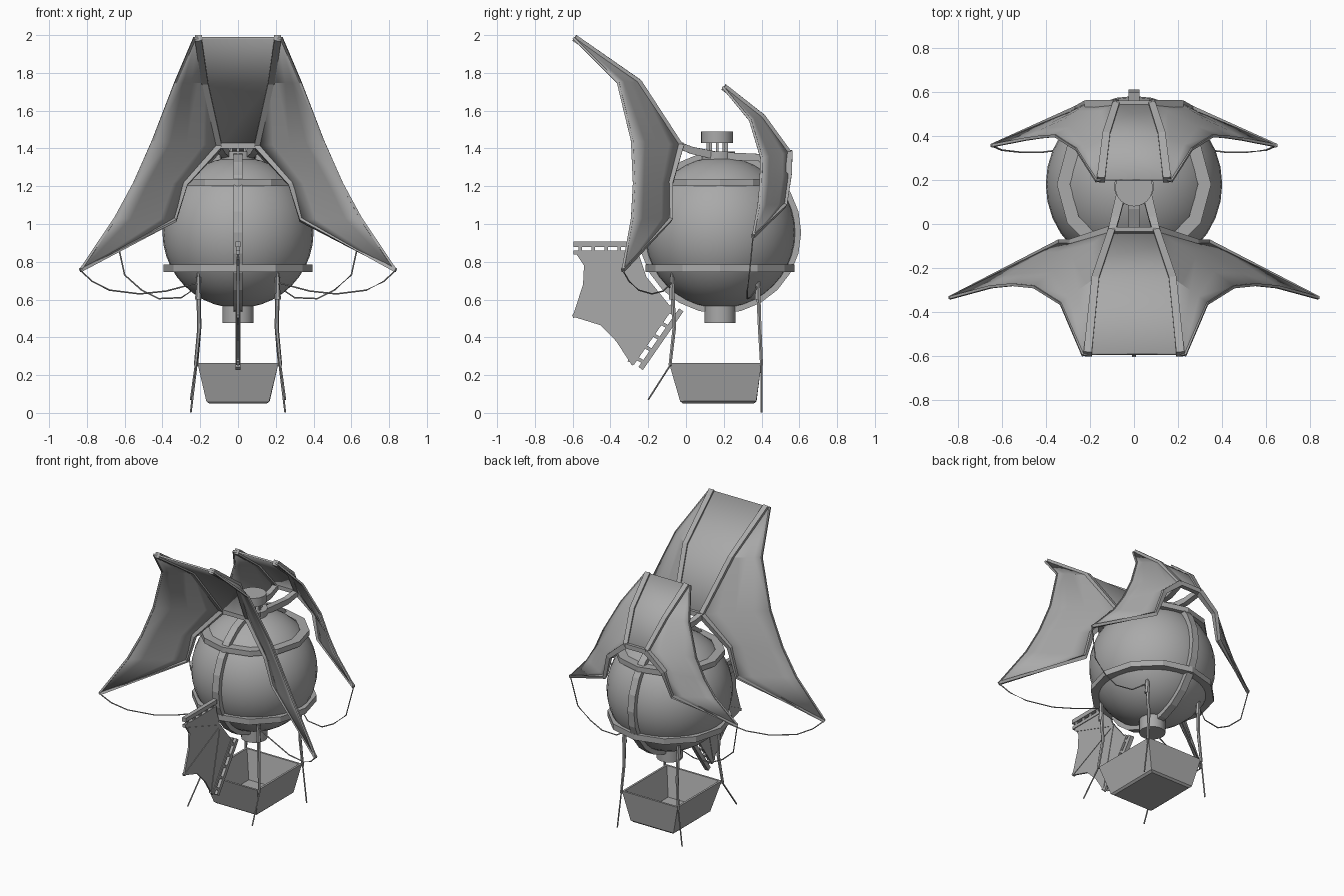
import bpy, bmesh, math
from mathutils import Vector, Matrix

if "Cube" in bpy.data.objects:
    bpy.data.objects.remove(bpy.data.objects["Cube"], do_unlink=True)

grey = bpy.data.materials.new("plain grey")
grey.use_nodes = True
grey.diffuse_color = (0.4, 0.4, 0.4, 1)
grey.node_tree.nodes["Principled BSDF"].inputs["Base Color"].default_value = (0.4, 0.4, 0.4, 1)

CENTRE = Vector((0, 0.18, 0.955))


def finish(name, bm, smooth=None):
    bmesh.ops.remove_doubles(bm, verts=bm.verts, dist=0.0005)
    bmesh.ops.recalc_face_normals(bm, faces=bm.faces)
    mesh = bpy.data.meshes.new(name)
    bm.to_mesh(mesh)
    bm.free()
    mesh.materials.append(grey)
    obj = bpy.data.objects.new(name, mesh)
    bpy.context.collection.objects.link(obj)
    if smooth:
        bpy.ops.object.select_all(action="DESELECT")
        obj.select_set(True)
        bpy.context.view_layer.objects.active = obj
        bpy.ops.object.shade_smooth_by_angle(angle=math.radians(smooth))
    return obj


def rod(name, points, radius, end_radius=None, sides=4):
    """Sweep a small polygon along a path, optionally tapering."""
    pts = [Vector(p) for p in points]
    bm = bmesh.new()
    rings = []
    for i, p in enumerate(pts):
        way = (pts[min(i + 1, len(pts) - 1)] - pts[max(i - 1, 0)]).normalized()
        ref = Vector((1, 0, 0)) if abs(way.x) < 0.8 else Vector((0, 0, 1))
        u = way.cross(ref).normalized()
        v = way.cross(u)
        r = radius + ((end_radius or radius) - radius) * i / (len(pts) - 1)
        angles = [math.tau * (k + 0.5) / sides for k in range(sides)]
        rings.append([bm.verts.new(p + r * (u * math.cos(a) + v * math.sin(a))) for a in angles])
    for a, b in zip(rings, rings[1:]):
        for k in range(sides):
            n = (k + 1) % sides
            bm.faces.new((a[k], a[n], b[n], b[k]))
    bm.faces.new(rings[0])
    bm.faces.new(rings[-1])
    return finish(name, bm, 50 if sides > 4 else None)


def band(name, inner, outer, half, centre, segments, turn=None):
    """Rectangular-section hoop."""
    bm = bmesh.new()
    rings = []
    for i in range(segments):
        a = math.tau * i / segments
        rings.append([bm.verts.new((r * math.cos(a), r * math.sin(a), h))
                      for r, h in ((inner, -half), (outer, -half), (outer, half), (inner, half))])
    for i in range(segments):
        a, b = rings[i], rings[(i + 1) % segments]
        for k in range(4):
            bm.faces.new((a[k], a[(k + 1) % 4], b[(k + 1) % 4], b[k]))
    if turn:
        bm.transform(turn)
    bm.transform(Matrix.Translation(centre))
    return finish(name, bm)


def drum(name, radius, low, high, y, segments=24):
    bm = bmesh.new()
    bmesh.ops.create_cone(bm, cap_ends=True, segments=segments, radius1=radius, radius2=radius,
                          depth=high - low, matrix=Matrix.Translation((0, y, (low + high) / 2)))
    return finish(name, bm, 30)


def flip(points, s):
    return [(s * x, y, z) for x, y, z in points]


# Balloon with its hoops, vent and top cap
bm = bmesh.new()
bmesh.ops.create_uvsphere(bm, u_segments=32, v_segments=20, radius=0.4,
                          matrix=Matrix.Translation(CENTRE))
finish("balloon", bm, 40)
band("lower_hoop", 0.335, 0.395, 0.02, (0, 0.18, 0.765), 12)
band("upper_hoop", 0.29, 0.35, 0.018, (0, 0.18, 1.22), 12)
band("upright_hoop", 0.385, 0.43, 0.025, CENTRE, 24, Matrix.Rotation(math.pi / 2, 4, "Y"))
drum("bottom_vent", 0.083, 0.475, 0.58, 0.18)
drum("top_hub", 0.09, 1.32, 1.385, 0.17)
drum("top_cap", 0.085, 1.43, 1.49, 0.165)
for i in range(8):
    a = math.tau * i / 8
    x, y = 0.05 * math.cos(a), 0.165 + 0.05 * math.sin(a)
    rod("cap_post", [(x, y, 1.37), (x, y, 1.44)], 0.01)


# Sails: spine runs down each rib, hem continues to the tip, rim is the free edge
def sail(name, spine, hem, rim, tip):
    inner = spine + hem
    bm = bmesh.new()

    def surface(rows):
        grid = [[bm.verts.new(p) for p in row] for row in rows]
        for a, b in zip(grid, grid[1:]):
            for k in range(len(a) - 1):
                bm.faces.new((a[k], a[k + 1], b[k + 1], b[k]))

    surface([(p, (-p[0], p[1], p[2])) for p in spine])
    for s in (1, -1):
        rows = [[Vector(a).lerp(Vector(b), k / 4) for k in range(5)]
                for a, b in zip(flip(inner, s), flip(rim, s))]
        surface(rows + [[Vector(flip([tip], s)[0])] * 5])
    bmesh.ops.remove_doubles(bm, verts=bm.verts, dist=0.0005)
    bmesh.ops.dissolve_degenerate(bm, dist=0.0005, edges=bm.edges)
    cloth = finish(name, bm, 25)
    solid = cloth.modifiers.new("thickness", "SOLIDIFY")
    solid.thickness = 0.012
    solid.offset = 0
    for s in (1, -1):
        rod(name + "_rib", flip(spine, s), 0.026, 0.022)
        rod(name + "_hem", flip([spine[-1]] + hem + [tip], s), 0.026, 0.013)
        rod(name + "_rim", flip(rim + [tip], s), 0.009)
        x, y, z = spine[-1]
        rod(name + "_arm", flip([(x, y, z), (x * 0.85, y * 0.7 + 0.05, z - 0.025),
                                 (0.05, 0.17, 1.36)], s), 0.024, 0.03)
    rod(name + "_hem_middle", [spine[-1], flip([spine[-1]], -1)[0]], 0.022)


front_tip, rear_tip = (0.835, -0.335, 0.755), (0.645, 0.355, 0.935)
sail("front_sail",
     [(0.21, -0.59, 1.985), (0.175, -0.25, 1.75), (0.1, -0.03, 1.415)],
     [(0.28, -0.085, 1.215), (0.335, -0.085, 1.025)],
     [(0.23, -0.595, 1.985), (0.33, -0.36, 1.75), (0.45, -0.285, 1.44),
      (0.55, -0.275, 1.215), (0.65, -0.285, 1.03)], front_tip)
sail("rear_sail",
     [(0.15, 0.2, 1.725), (0.125, 0.405, 1.565), (0.08, 0.545, 1.375)],
     [(0.21, 0.545, 1.265), (0.26, 0.52, 1.1)],
     [(0.168, 0.195, 1.725), (0.26, 0.34, 1.55), (0.355, 0.4, 1.35),
      (0.42, 0.395, 1.21), (0.49, 0.385, 1.1)], rear_tip)

# Fin below the front: membrane, ribs and two railed edges
outline = [(-0.58, 0.84), (-0.54, 0.78), (-0.545, 0.68), (-0.6, 0.51), (-0.455, 0.465),
           (-0.37, 0.38), (-0.285, 0.25), (-0.08, 0.56), (-0.21, 0.72), (-0.25, 0.84)]
bm = bmesh.new()
face = bm.faces.new([bm.verts.new((-0.006, y, z)) for y, z in outline])
side = bmesh.ops.extrude_face_region(bm, geom=[face])["geom"]
bmesh.ops.translate(bm, vec=(0.012, 0, 0), verts=[v for v in side if isinstance(v, bmesh.types.BMVert)])
finish("fin_membrane", bm)
for y, z in ((-0.6, 0.51), (-0.56, 0.82), (-0.3, 0.27)):
    rod("fin_rib", [(0, y, z), (0, -0.2, 0.7)], 0.013)
for start, end, shift in (((-0.595, 0.85), (-0.25, 0.85), (0, 0.043)),
                          ((-0.285, 0.26), (-0.07, 0.57), (0.045, -0.025))):
    a, b = Vector((0, *start)), Vector((0, *end))
    off = Vector((0, *shift))
    rod("fin_inner_rail", [a, b], 0.015)
    rod("fin_outer_rail", [a + off, b + off], 0.02)
    for k in range(5):
        p = a.lerp(b, (k + 0.5) / 5)
        rod("fin_rail_post", [p, p + off], 0.013)

# Basket: tapered box, hollowed from above
bm = bmesh.new()
bmesh.ops.create_cube(bm, size=1)
for v in bm.verts:
    top = v.co.z > 0
    v.co = (v.co.x * (0.43 if top else 0.33), v.co.y * (0.49 if top else 0.4) + (0.155 if top else 0.172),
            0.265 if top else 0.05)
low = [e for e in bm.edges if all(v.co.z < 0.1 for v in e.verts)]
bmesh.ops.bevel(bm, geom=low, offset=0.012, segments=1, affect="EDGES")
lid = max(bm.faces, key=lambda f: f.calc_center_median().z)
bmesh.ops.inset_region(bm, faces=[lid], thickness=0.02)
for v in lid.verts:
    v.co.z = 0.265
floor = bmesh.ops.extrude_face_region(bm, geom=[lid])["geom"]
bmesh.ops.delete(bm, geom=[lid], context="FACES_ONLY")
for v in floor:
    if isinstance(v, bmesh.types.BMVert):
        v.co = (v.co.x * 0.78, 0.17 + (v.co.y - 0.17) * 0.8, 0.075)
finish("basket", bm)

# Basket hangers with trailing ends, and slack lines to the sail tips
for s in (1, -1):
    front = [(0.21, -0.075, 0.72), (0.205, -0.062, 0.45), (0.225, -0.085, 0.25)]
    rear = [(0.21, 0.38, 0.72), (0.205, 0.39, 0.45), (0.22, 0.4, 0.25)]
    for path, end in ((front, (0.25, -0.2, 0.07)), (rear, (0.25, 0.4, 0.003))):
        rod("hanger", flip(path, s), 0.013, 0.009, 6)
        rod("hanger_end", flip([path[-1], end], s), 0.005, sides=6)
        x, y, z = path[0]
        rod("hanger_clamp", flip([(x, y, 0.6), (x, y, 0.74)], s), 0.018, 0.006, 6)
    rod("front_line", flip([front_tip, (0.77, -0.3, 0.695), (0.68, -0.25, 0.65), (0.52, -0.18, 0.63),
                            (0.38, -0.12, 0.645), (0.21, -0.075, 0.69)], s), 0.004, sides=6)
    rod("rear_line", flip([rear_tip, (0.6, 0.335, 0.73), (0.51, 0.325, 0.65), (0.42, 0.325, 0.605),
                           (0.3, 0.34, 0.61), (0.21, 0.38, 0.67)], s), 0.004, sides=6)
